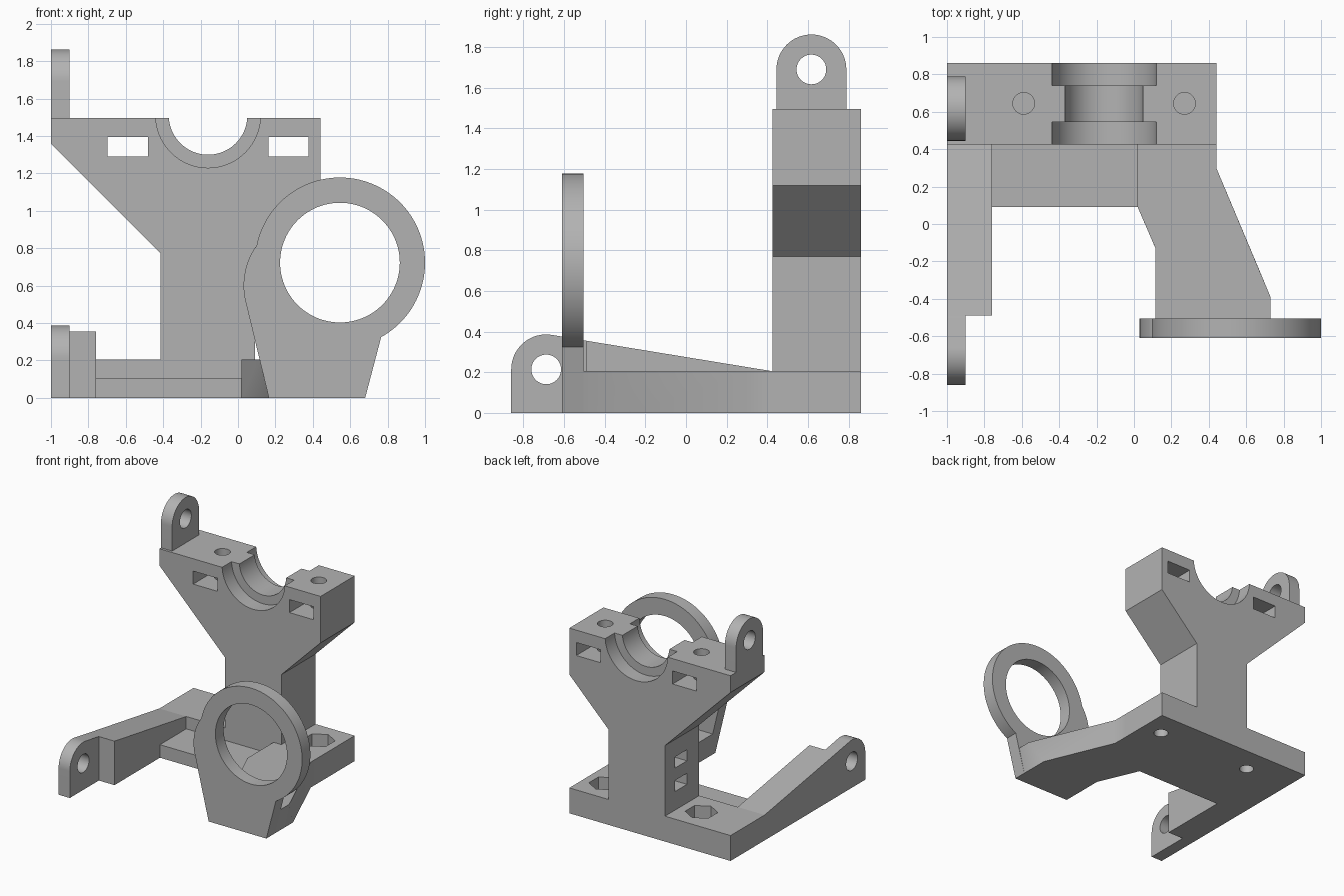
import bpy, bmesh
from math import sin, cos, pi, radians
from mathutils import Vector

cube = bpy.data.objects.get("Cube")
if cube:
    bpy.data.objects.remove(cube, do_unlink=True)

grey = bpy.data.materials.new("plain grey")
grey.use_nodes = True
COLOUR = (0.45, 0.45, 0.45, 1)
grey.diffuse_color = COLOUR
grey.node_tree.nodes["Principled BSDF"].inputs["Base Color"].default_value = COLOUR


def place(axis, a, b, depth):
    """Put a 2D profile point into space, extruded along the axis."""
    return {"x": (depth, a, b), "y": (a, depth, b), "z": (a, b, depth)}[axis]


def loft(name, start, end):
    """Closed solid between two matching loops of points."""
    bm = bmesh.new()
    lower = [bm.verts.new(p) for p in start]
    upper = [bm.verts.new(p) for p in end]
    bm.faces.new(lower)
    bm.faces.new(upper)
    n = len(lower)
    for i in range(n):
        j = (i + 1) % n
        bm.faces.new((lower[i], lower[j], upper[j], upper[i]))
    bmesh.ops.recalc_face_normals(bm, faces=bm.faces)
    mesh = bpy.data.meshes.new(name)
    bm.to_mesh(mesh)
    bm.free()
    mesh.materials.append(grey)
    ob = bpy.data.objects.new(name, mesh)
    bpy.context.collection.objects.link(ob)
    return ob


def prism(name, axis, pts, lo, hi):
    return loft(name, [place(axis, *p, lo) for p in pts],
                [place(axis, *p, hi) for p in pts])


def arc(cx, cy, r, start, end, steps=32):
    angles = [radians(start + (end - start) * i / steps) for i in range(steps + 1)]
    return [(cx + r * cos(a), cy + r * sin(a)) for a in angles]


def circle(cx, cy, r, sides=64, turn=0):
    return arc(cx, cy, r, turn, turn + 360, sides)[:-1]


def rect(x0, y0, x1, y1):
    return [(x0, y0), (x1, y0), (x1, y1), (x0, y1)]


def cut(ob, axis, pts, lo, hi):
    """Subtract a prism from the object."""
    cutter = prism("cutter", axis, pts, lo, hi)
    cutter.hide_render = True
    mod = ob.modifiers.new("cut", "BOOLEAN")
    mod.operation, mod.solver, mod.object = "DIFFERENCE", "EXACT", cutter
    bpy.context.view_layer.update()
    mesh = bpy.data.meshes.new_from_object(
        ob.evaluated_get(bpy.context.evaluated_depsgraph_get()))
    ob.modifiers.clear()
    ob.data = mesh
    bpy.data.objects.remove(cutter, do_unlink=True)


FRONT, BACK, TOP, STEP = 0.425, 0.86, 1.495, 0.205
MID, BOLT_Y = -0.16, 0.645

# Upright frame: foot, column and flared head
frame = prism("upright_frame", "y", [
    (-1, 0), (0.44, 0), (0.44, STEP), (0.09, STEP), (0.09, 0.77), (0.44, 1.12),
    (0.44, TOP), (-1, TOP), (-1, 1.36), (-0.415, 0.775), (-0.415, STEP), (-1, STEP)],
    FRONT, BACK)

# Stepped bearing cradle
cut(frame, "y", circle(MID, 1.51, 0.21, 96), FRONT - 0.1, BACK + 0.1)
for lo, hi in ((FRONT - 0.1, 0.545), (0.74, BACK + 0.1)):
    cut(frame, "y", circle(MID, 1.51, 0.28, 96), lo, hi)

# Bolt holes, nut slots and hexagonal nut pockets on both sides
for x in (MID - 0.43, MID + 0.43):
    cut(frame, "z", circle(x, BOLT_Y, 0.058, 32), 1.15, TOP + 0.1)
    cut(frame, "y", rect(x - 0.108, 1.29, x + 0.108, 1.395), FRONT - 0.1, BACK + 0.1)
    cut(frame, "z", circle(x, BOLT_Y, 0.055, 32), -0.1, 0.15)
    cut(frame, "z", circle(x, BOLT_Y, 0.12, 6, 30), 0.1, STEP + 0.05)

# Blind slots in the side of the column
for z in (0.40, 0.59):
    cut(frame, "x", rect(0.58, z - 0.045, 0.73, z + 0.045), -0.5, -0.17)

# Upper hinge lug
upper_lug = prism("upper_lug", "x",
                  [(0.445, TOP), (0.789, TOP)] + arc(0.617, 1.69, 0.172, 0, 180),
                  -1, -0.9)
cut(upper_lug, "x", circle(0.617, 1.69, 0.073), -1.1, -0.8)

# Rising side arm and its lug
prism("side_arm", "x", [(-0.49, 0), (FRONT, 0), (FRONT, STEP), (-0.49, 0.355)], -1, -0.76)
lower_lug = prism("lower_lug", "x",
                  [(-0.49, 0), (-0.49, 0.355)] + arc(-0.688, 0.214, 0.172, 81, 180)
                  + [(-0.86, 0)], -1, -0.9)
cut(lower_lug, "x", circle(-0.688, 0.214, 0.073), -1.1, -0.8)

# Thin web joining the arms
prism("web", "z", rect(-0.76, 0.09, 0.02, FRONT), 0, 0.105)

# Angled arm, with flanks leaning inward at the bottom
RING_BACK, RING_FRONT = -0.505, -0.61
shared = [(0.44, 0.30), (0.44, FRONT), (0.02, FRONT), (0.02, 0.09)]
bottom = shared + [(0.165, -0.246), (0.165, RING_BACK), (0.68, RING_BACK), (0.68, -0.27)]
top = shared + [(0.115, -0.13), (0.115, RING_BACK), (0.73, RING_BACK), (0.73, -0.39)]
loft("angled_arm", [(x, y, 0) for x, y in bottom], [(x, y, STEP) for x, y in top])

# Ring plate standing on the arm
ring = prism("ring_plate", "y",
             [(0.165, 0), (0.68, 0)] + arc(0.545, 0.723, 0.455, -61, 169, 80)
             + arc(0.40, 0.60, 0.37, 146, 191, 12), RING_FRONT, RING_BACK)
cut(ring, "y", circle(0.545, 0.723, 0.32, 96), RING_FRONT - 0.1, RING_BACK + 0.1)

# Smooth the round walls while keeping edges crisp
for ob in bpy.context.view_layer.objects:
    ob.select_set(ob.type == "MESH")
bpy.context.view_layer.objects.active = frame
bpy.ops.object.shade_smooth_by_angle(angle=radians(30))
